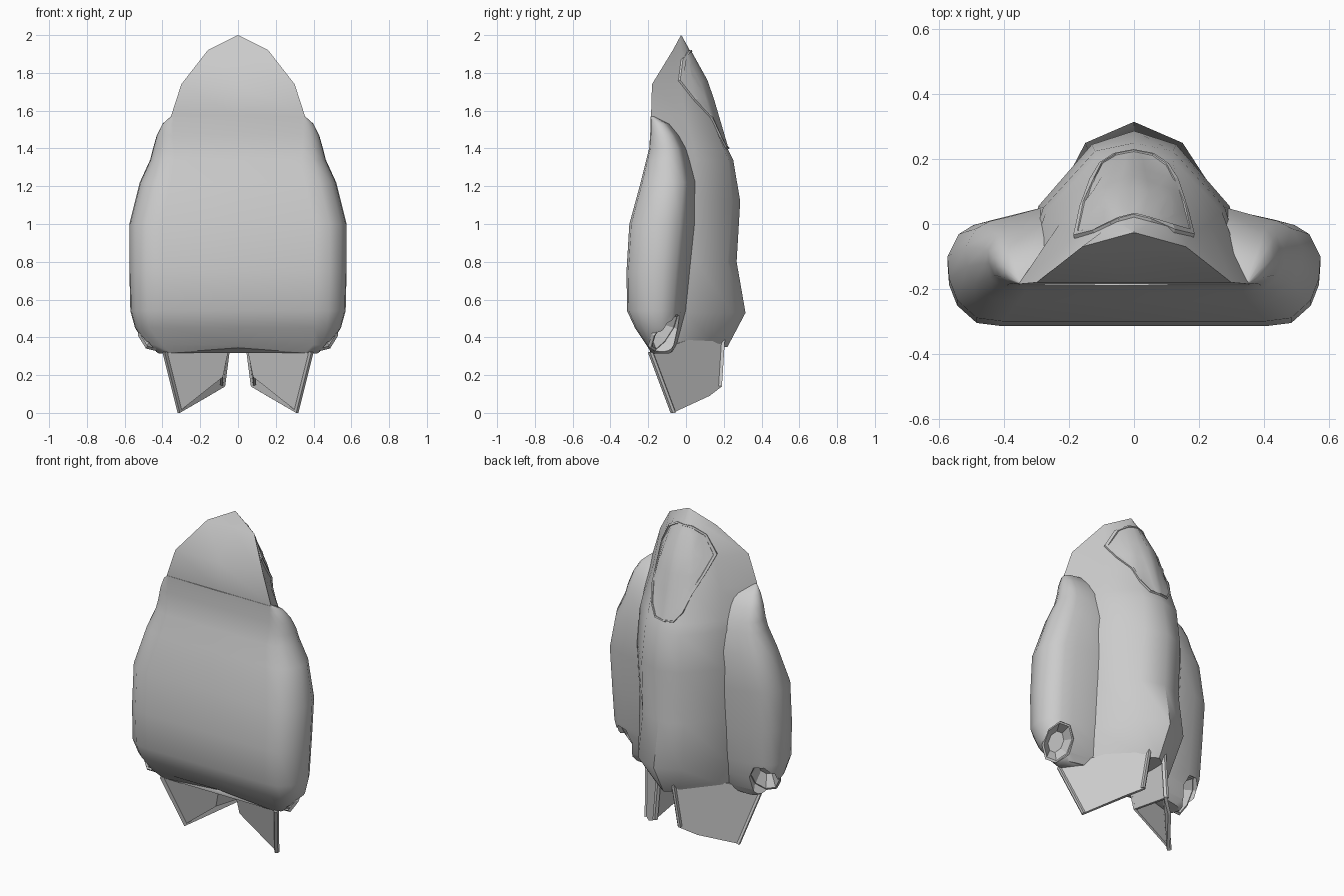
import bpy, bmesh, math
from mathutils import Vector
from mathutils.bvhtree import BVHTree

if "Cube" in bpy.data.objects:
    bpy.data.objects.remove(bpy.data.objects["Cube"])


def finish(bm, name, angle=None):
    bmesh.ops.remove_doubles(bm, verts=bm.verts, dist=1e-5)
    bmesh.ops.recalc_face_normals(bm, faces=bm.faces)
    me = bpy.data.meshes.new(name)
    bm.to_mesh(me)
    bm.free()
    ob = bpy.data.objects.new(name, me)
    bpy.context.collection.objects.link(ob)
    if angle:
        smooth(ob, angle)
    return ob


def smooth(ob, angle):
    bpy.ops.object.select_all(action='DESELECT')
    ob.select_set(True)
    bpy.context.view_layer.objects.active = ob
    bpy.ops.object.shade_smooth_by_angle(angle=math.radians(angle))


def bridge(bm, rings, caps=True):
    loops = [[bm.verts.new(p) for p in r] for r in rings]
    n = len(loops[0])
    for a, b in zip(loops, loops[1:]):
        for i in range(n):
            j = (i + 1) % n
            bm.faces.new((a[i], a[j], b[j], b[i]))
    if caps:
        bm.faces.new(loops[0])
        bm.faces.new(loops[-1])


def mirrored_ring(half, z):
    # half section runs from belly centre to dorsal centre
    return [(x, y, z) for x, y in half] + [(-x, y, z) for x, y in half[-2:0:-1]]


# central hull: z, belly corner, flank, shoulder, dorsal height
hull_sections = [
    (1.999, (.004, -.027), (.003, -.026), (.002, -.025), -.024),
    (1.92, (.16, -.07), (.10, -.025), (.05, .005), .02),
    (1.74, (.30, -.18), (.18, -.03), (.11, .08), .12),
    (1.57, (.355, -.185), (.23, .0), (.13, .13), .17),
    (1.40, (.35, -.175), (.27, .04), (.12, .20), .22),
    (1.34, (.35, -.175), (.28, .05), (.12, .225), .25),
    (1.12, (.35, -.19), (.295, .055), (.13, .245), .287),
    (.80, (.35, -.22), (.28, .05), (.14, .22), .268),
    (.53, (.35, -.22), (.28, .0), (.15, .25), .315),
    (.35, (.33, -.18), (.25, -.04), (.07, .17), .22)]
bm = bmesh.new()
bridge(bm, [mirrored_ring([(0, c[1]), c, f, s, (0, d)], z)
            for z, c, f, s, d in hull_sections])
hull = finish(bm, "central_hull", 42)

# wide belly with rounded side pods: z, belly y, back y, half width, valley x
pod_sections = [
    (1.57, -.187, -.17, .355, .34), (1.53, -.187, -.09, .40, .32),
    (1.47, -.19, -.04, .43, .30), (1.40, -.195, .0, .45, .28),
    (1.34, -.21, .02, .465, .28), (1.22, -.24, .05, .52, .285),
    (1.0, -.30, .045, .575, .29), (.75, -.315, .02, .575, .28),
    (.54, -.312, .0, .57, .27), (.45, -.27, -.025, .545, .26),
    (.36, -.21, -.05, .49, .25), (.315, -.185, -.07, .42, .25)]
profile = [(.17, 0), (.09, .03), (.03, .19), (.005, .38), (0, .58), (.035, .78), (.08, .86), (.145, .91)]
bm = bmesh.new()
rings = []
for z, yb, yt, w, xv in pod_sections:
    h = yt - yb
    half = [(0, yb)] + [(w - r * min(1, h / .3), yb + t * h) for r, t in profile]
    rings.append(mirrored_ring(half + [(xv, yt), (0, yt - .02)], z))
# the bottom edge rises slightly to the middle
rings[-1] = [(x, y, z + .03 * (1 - min(1, abs(x) / .4))) for x, y, z in rings[-1]]
bridge(bm, rings)
pods = finish(bm, "belly_and_side_pods")

# exhaust openings in the pods, with thin lips
NORMAL = Vector((.42, .76, -.49)).normalized()
LONG = Vector((0, .54, .84)).normalized()
WIDE = NORMAL.cross(LONG).normalized()
CENTRE = Vector((.455, -.12, .435))


def oval(side, scale, depth):
    pts = []
    for i in range(8):
        a = math.tau * (i + .5) / 8
        p = CENTRE + NORMAL * depth + LONG * .125 * scale * math.cos(a) + WIDE * .085 * scale * math.sin(a)
        pts.append((side * p.x, p.y, p.z))
    return pts


for side, label in ((1, "right"), (-1, "left")):
    bm = bmesh.new()
    bridge(bm, [oval(side, .5, -.06), oval(side, .95, 0), oval(side, 1.0, .2)])
    cutter = finish(bm, "exhaust_cutter_" + label)
    cutter.hide_render = True
    cutter.hide_set(True)
    mod = pods.modifiers.new("exhaust", 'BOOLEAN')
    mod.object = cutter
    mod.solver = 'EXACT'
    bm = bmesh.new()
    bridge(bm, [oval(side, .5, -.055), oval(side, .88, .008),
                oval(side, 1.0, .008), oval(side, .97, -.012)], caps=False)
    finish(bm, "exhaust_lip_" + label)
smooth(pods, 48)

# canopy glass laid over the nose, and its slim frame
bm = bmesh.new()
bm.from_mesh(hull.data)
tree = BVHTree.FromBMesh(bm)
bm.free()


def on_hull(x, z, lift):
    hit = tree.ray_cast(Vector((x, 2, z)), Vector((0, -1, 0)))
    return hit[0] + hit[1] * lift


outline = [(1.915, .05), (1.87, .12), (1.76, .18), (1.66, .16), (1.56, .13), (1.46, .105), (1.40, .06)]
bm = bmesh.new()
grid = [[bm.verts.new(on_hull(w * k / 4, z, .005)) for k in range(-4, 5)] for z, w in outline]
for a, b in zip(grid, grid[1:]):
    for i in range(8):
        bm.faces.new((a[i], b[i], b[i + 1], a[i + 1]))
finish(bm, "canopy", 40)

side_edge = [(w, z) for z, w in outline]
edge = [(0, 1.918)] + side_edge + [(0, 1.395)] + [(-w, z) for w, z in reversed(side_edge)]
bm = bmesh.new()
rings = [[on_hull(x * k, 1.66 + (z - 1.66) * kz, lift) for x, z in edge]
         for k, kz, lift in ((.92, .96, 0), (.93, .965, .01), (1.0, .995, .01), (1.02, 1.0, 0))]
bridge(bm, rings, caps=False)
finish(bm, "canopy_frame")

# two hollow wedge-shaped tail flaps: outer, front and inner walls
outer = [(.40, -.19, .32), (.32, -.07, 0), (.165, .125, .09),
         (.08, .19, .14), (.04, .21, .45), (.22, .01, .385)]
front = [(.40, -.19, .32), (.32, -.07, 0), (.08, -.10, .19), (.045, -.11, .36)]
inner = [(.08, -.10, .19), (.08, .19, .14), (.04, .21, .45), (.045, -.11, .36)]
for side, label in ((1, "right"), (-1, "left")):
    for part, wall, (dx, dy) in (("outer", outer, (-.012, -.012)), ("front", front, (0, .015)),
                                 ("inner", inner, (.015, 0))):
        bm = bmesh.new()
        bridge(bm, [[(side * x, y, z) for x, y, z in wall],
                    [(side * (x + dx), y + dy, z) for x, y, z in wall]])
        finish(bm, "tail_flap_%s_%s" % (part, label))
